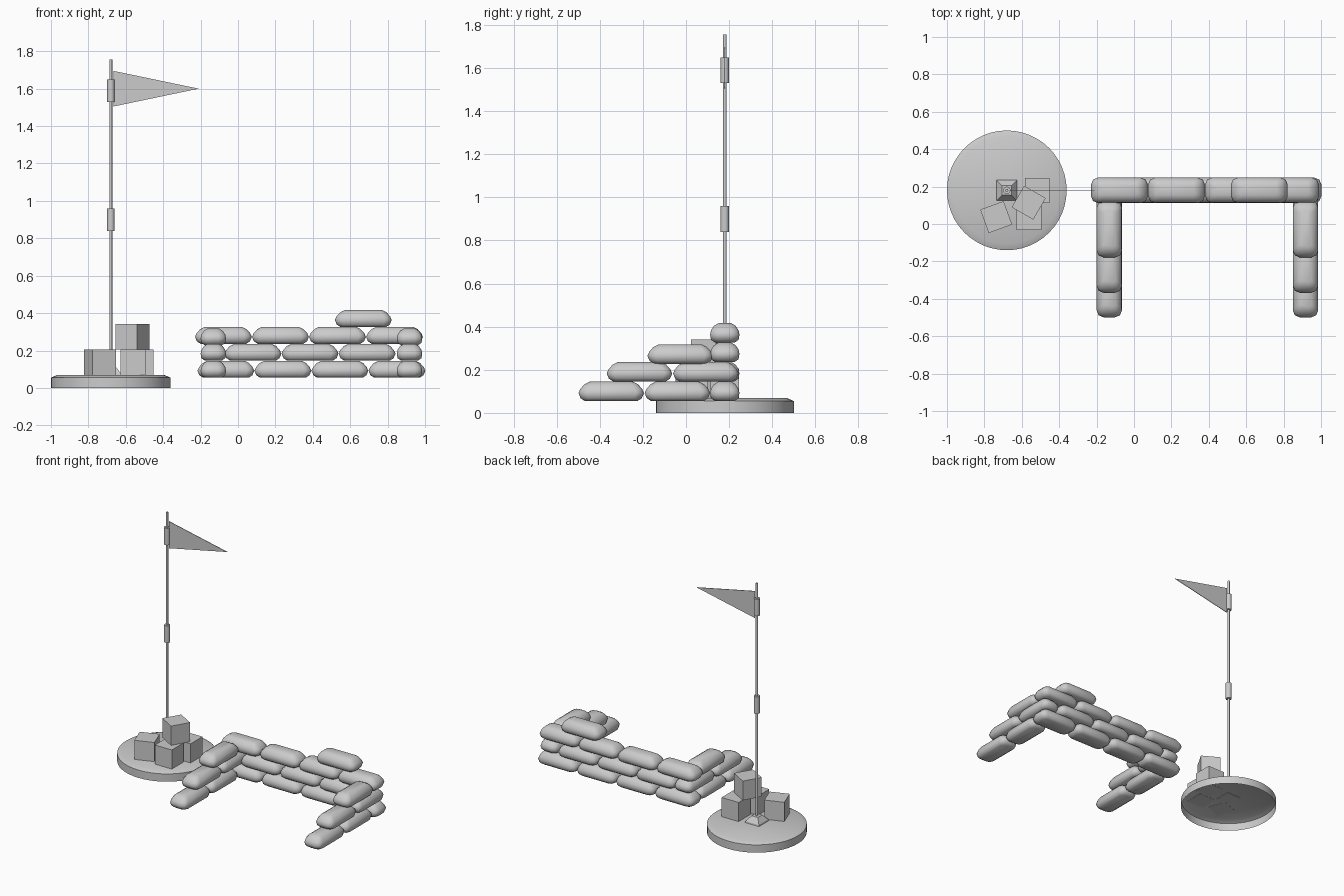
import bpy, bmesh
from math import cos, sin, pi, radians

cube = bpy.data.objects.get("Cube")
if cube:
    bpy.data.objects.remove(cube, do_unlink=True)

grey = bpy.data.materials.new("plain grey")
grey.use_nodes = True
tone = (0.6, 0.6, 0.6, 1)
grey.diffuse_color = tone
grey.node_tree.nodes["Principled BSDF"].inputs["Base Color"].default_value = tone


def place(name, mesh, loc=(0, 0, 0), turn=0):
    ob = bpy.data.objects.new(name, mesh)
    ob.location = loc
    ob.rotation_euler.z = radians(turn)
    bpy.context.collection.objects.link(ob)
    return ob


def loft(name, rings, smooth=True, bottom=True, top=True):
    """Skin a stack of closed rings, with optional end caps."""
    bm = bmesh.new()
    loops = [[bm.verts.new(p) for p in ring] for ring in rings]
    n = len(loops[0])
    for a, b in zip(loops, loops[1:]):
        for i in range(n):
            j = (i + 1) % n
            bm.faces.new((a[i], a[j], b[j], b[i]))
    if bottom:
        bm.faces.new(loops[0][::-1])
    if top:
        bm.faces.new(loops[-1])
    for f in bm.faces:
        f.smooth = smooth
    mesh = bpy.data.meshes.new(name)
    bm.to_mesh(mesh)
    bm.free()
    mesh.materials.append(grey)
    return mesh


def circle(r, z, n, start=0):
    return [(r * cos(start + 2 * pi * i / n), r * sin(start + 2 * pi * i / n), z)
            for i in range(n)]


def turned(name, profile, n, loc, start=0, smooth=True, bottom=True):
    mesh = loft(name, [circle(r, z, n, start) for r, z in profile], smooth, bottom)
    if smooth:
        mesh.set_sharp_from_angle(angle=radians(35))
    return place(name, mesh, loc)


# Round stand, open underneath, with the pole and its fittings
CX, CY = -0.68, 0.18
turned("round_base", [(0.32, 0), (0.32, 0.055), (0.285, 0.07)], 48, (CX, CY, 0), bottom=False)
turned("pole_foot", [(0.078, 0.065), (0.074, 0.08), (0.035, 0.115)], 4, (CX, CY, 0), pi / 4, False)
turned("flag_pole", [(0.008, 0.065), (0.008, 1.755)], 12, (CX, CY, 0))
for label, z in (("lower", 0.84), ("upper", 1.53)):
    turned(label + "_sleeve", [(0.02, z), (0.02, z + 0.12)], 12, (CX, CY, 0))

# Pennant
pennant = [(-0.665, 1.505), (-0.21, 1.6), (-0.665, 1.695)]
place("pennant", loft("pennant", [[(x, y, z) for x, z in pennant]
                                  for y in (CY + 0.002, CY - 0.002)], False))

# Crates piled on the stand
crate = loft("crate", [circle(0.094, z, 4, pi / 4) for z in (0, 0.136)], False)
for i, (x, y, z, turn) in enumerate([(-0.737, 0.037, 0.069, 20), (-0.562, 0.035, 0.069, 0),
                                     (-0.517, 0.18, 0.069, 0), (-0.563, 0.114, 0.205, -30)]):
    place(f"crate_{i + 1}", crate, (x, y, z), turn)


# Sandbag: plan outlines with rounded corners, stacked by height
def outline(length, width, z):
    r = width * 0.55
    pts = []
    for k, (sx, sy) in enumerate([(1, 1), (-1, 1), (-1, -1), (1, -1)]):
        for step in range(3):
            a = pi / 2 * (k + step / 2)
            pts.append((sx * (length - r) + r * cos(a), sy * (width - r) + r * sin(a), z))
    return pts


sandbag = loft("sandbag", [outline(*row) for row in [
    (0.122, 0.045, -0.045), (0.142, 0.064, -0.032), (0.152, 0.068, -0.008),
    (0.143, 0.064, 0.012), (0.124, 0.05, 0.033), (0.1, 0.03, 0.045)]])

# Back wall courses, bottom to top
HEIGHTS = [0.1, 0.191, 0.281, 0.371]
courses = [(-0.065, 4), (0.08, 3), (-0.078, 4), (0.67, 1)]
for z, (x, count) in zip(HEIGHTS, courses):
    for i in range(count):
        place("wall_sandbag", sandbag, (x + i * 0.305, 0.18, z))

# Two stepped side wings
for side, x in (("right", -0.132), ("left", 0.917)):
    for level, ys in enumerate([(-0.347, -0.04), (-0.216, 0.092), (-0.027,)]):
        for y in ys:
            z = HEIGHTS[level] - (0.008 if level == 2 else 0)
            place(side + "_wing_sandbag", sandbag, (x, y, z), 90)
